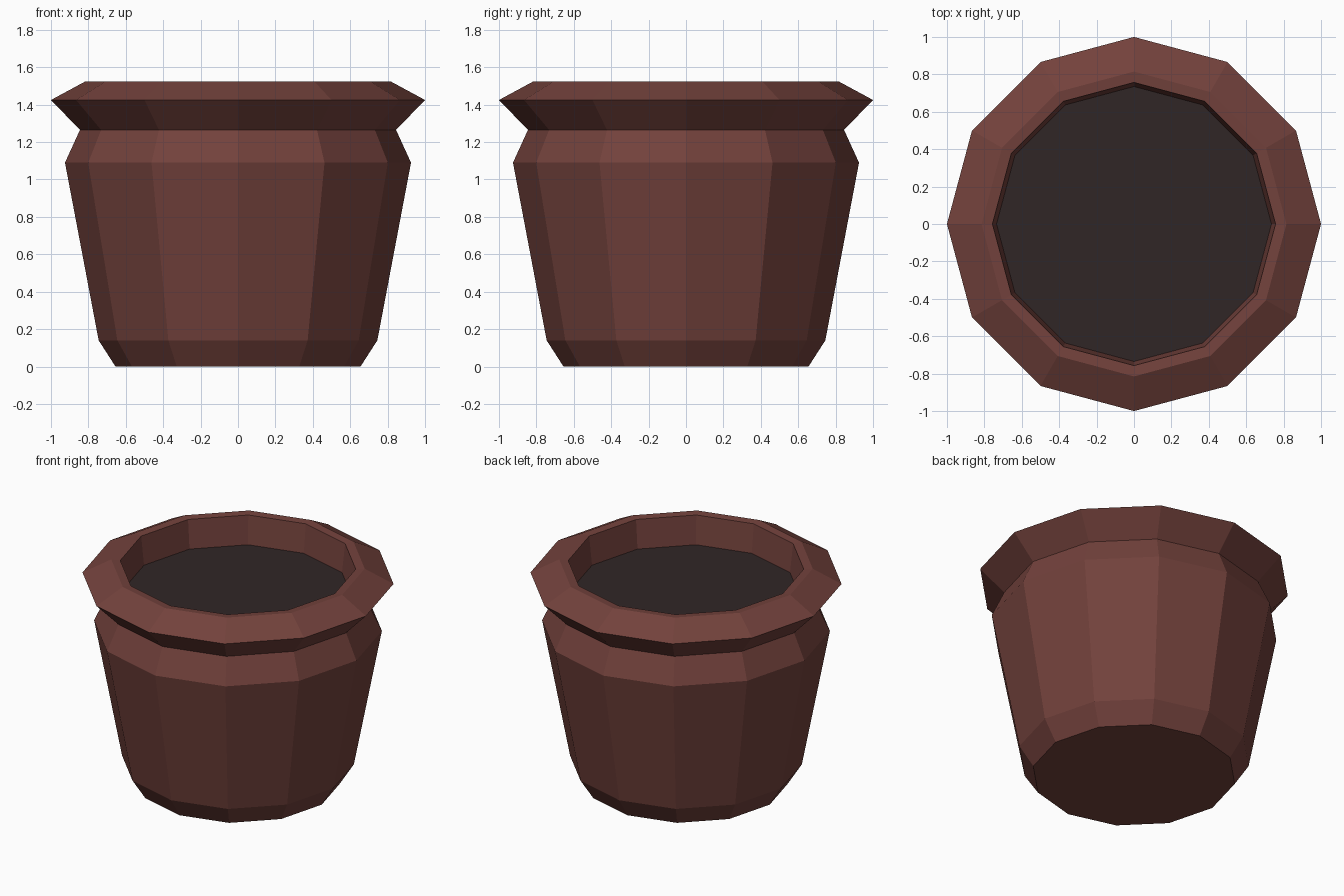
import bpy
import bmesh
from math import cos, sin, tau

cube = bpy.data.objects.get("Cube")
if cube:
    bpy.data.objects.remove(cube, do_unlink=True)

SIDES = 12


def make_material(name, rgb):
    mat = bpy.data.materials.new(name)
    mat.use_nodes = True
    mat.diffuse_color = (*rgb, 1)
    bsdf = mat.node_tree.nodes["Principled BSDF"]
    bsdf.inputs["Base Color"].default_value = (*rgb, 1)
    bsdf.inputs["Roughness"].default_value = 0.9
    return mat


def lathe(name, profile, mat, cap_start=False, cap_end=False):
    """Sweep a (radius, height) profile around z with flat facets."""
    bm = bmesh.new()
    rings = [[bm.verts.new((r * cos(tau * i / SIDES), r * sin(tau * i / SIDES), z))
              for i in range(SIDES)] for r, z in profile]
    for low, high in zip(rings, rings[1:]):
        for i in range(SIDES):
            j = (i + 1) % SIDES
            bm.faces.new((low[i], low[j], high[j], high[i]))
    if cap_start:
        bm.faces.new(rings[0][::-1])
    if cap_end:
        bm.faces.new(rings[-1])
    mesh = bpy.data.meshes.new(name)
    bm.to_mesh(mesh)
    bm.free()
    mesh.materials.append(mat)
    obj = bpy.data.objects.new(name, mesh)
    bpy.context.collection.objects.link(obj)
    return obj


clay = make_material("brown clay", (0.171, 0.054, 0.045))
earth = make_material("dark soil", (0.030, 0.019, 0.019))

# Pot: foot, tapered body, shoulder, flared rim and inner wall
lathe("pot", [(0.655, 0), (0.745, 0.14), (0.925, 1.09), (0.845, 1.265),
              (1.0, 1.425), (0.815, 1.525), (0.757, 1.52), (0.735, 1.32)],
      clay, cap_start=True)

# Soil filling the pot
lathe("soil", [(0.735, 1.32)], earth, cap_end=True)
